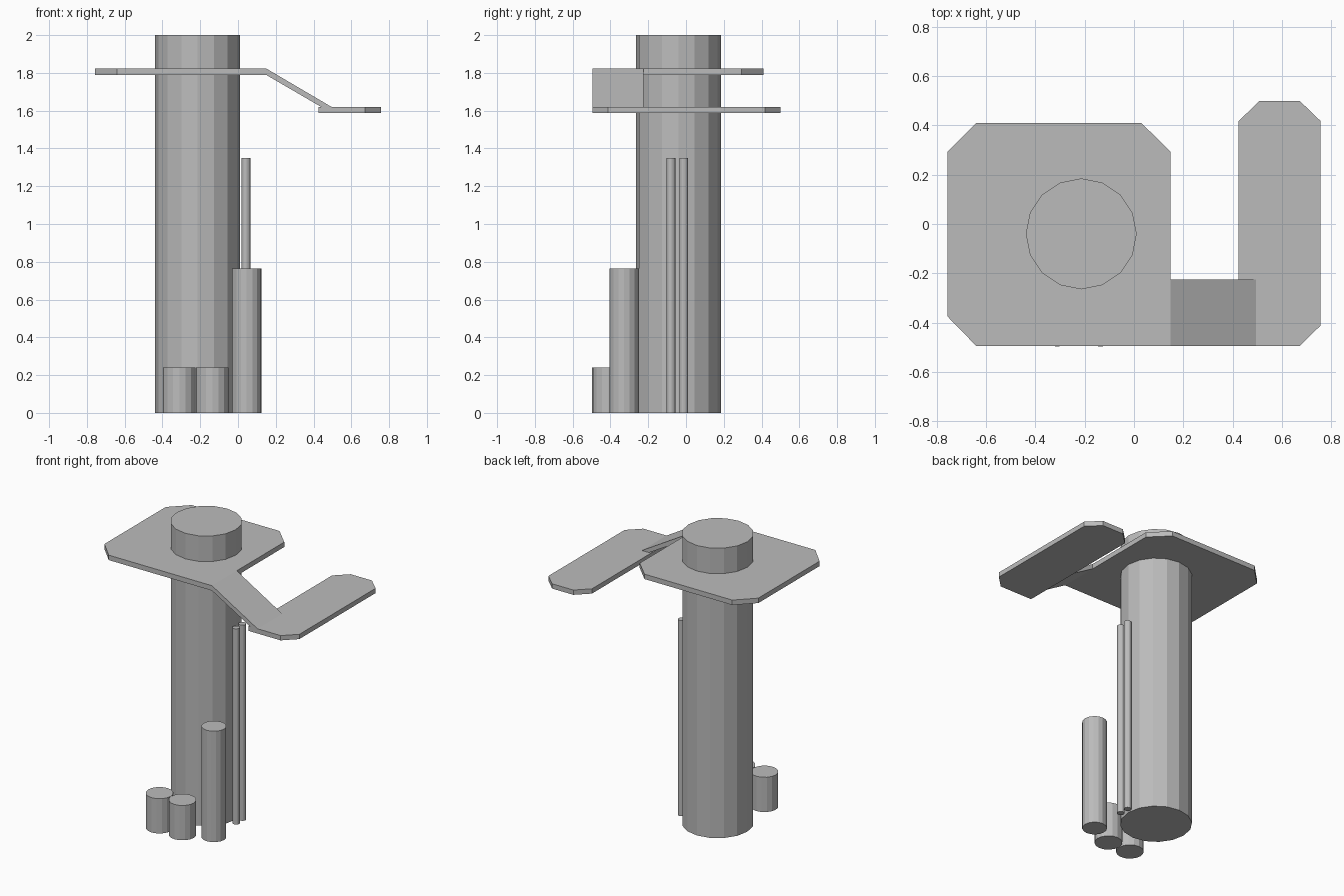
import bpy, bmesh, math

if "Cube" in bpy.data.objects:
    bpy.data.objects.remove(bpy.data.objects["Cube"])

grey = bpy.data.materials.new("plain grey")
grey.diffuse_color = (0.5, 0.5, 0.5, 1)
grey.use_nodes = True
grey.node_tree.nodes["Principled BSDF"].inputs["Base Color"].default_value = grey.diffuse_color


def finish(bm, name):
    bmesh.ops.recalc_face_normals(bm, faces=bm.faces)
    mesh = bpy.data.meshes.new(name)
    bm.to_mesh(mesh)
    bm.free()
    mesh.materials.append(grey)
    obj = bpy.data.objects.new(name, mesh)
    bpy.context.collection.objects.link(obj)
    return obj


def prism(name, base, offset):
    """Extrude a flat outline along an offset."""
    bm = bmesh.new()
    face = bm.faces.new([bm.verts.new(p) for p in base])
    geom = bmesh.ops.extrude_face_region(bm, geom=[face], use_keep_orig=True)["geom"]
    bmesh.ops.translate(bm, vec=offset,
                        verts=[g for g in geom if isinstance(g, bmesh.types.BMVert)])
    return finish(bm, name)


def column(name, x, y, r, h, sides=16):
    ring = [(x + r * math.cos(2 * math.pi * i / sides),
             y + r * math.sin(2 * math.pi * i / sides), 0) for i in range(sides)]
    return prism(name, ring, (0, 0, h))


# Standing columns
column("main_column", -0.214, -0.04, 0.225, 2.0)
column("medium_column", 0.046, -0.328, 0.078, 0.765)
for i, x in enumerate((-0.311, -0.136)):
    column(f"short_column_{i + 1}", x, -0.411, 0.087, 0.24)
for i, y in enumerate((-0.08, -0.012)):
    column(f"thin_pole_{i + 1}", 0.042, y, 0.0235, 1.35)

# Upper platform, corners cut except where the ramp joins
upper = [(0.148, -0.495), (0.148, 0.293), (0.03, 0.41), (-0.64, 0.41),
         (-0.757, 0.293), (-0.757, -0.375), (-0.64, -0.495)]
prism("upper_platform", [(x, y, 1.79) for x, y in upper], (0, 0, 0.034))

# Lower platform
lower = [(0.425, -0.495), (0.672, -0.495), (0.757, -0.412), (0.757, 0.418),
         (0.672, 0.5), (0.51, 0.5), (0.425, 0.418)]
prism("lower_platform", [(x, y, 1.587) for x, y in lower], (0, 0, 0.033))

# Ramp between the platforms
ramp = [(0.148, 1.79), (0.495, 1.588), (0.495, 1.62), (0.148, 1.824)]
prism("ramp", [(x, -0.495, z) for x, z in ramp], (0, 0.27, 0))
